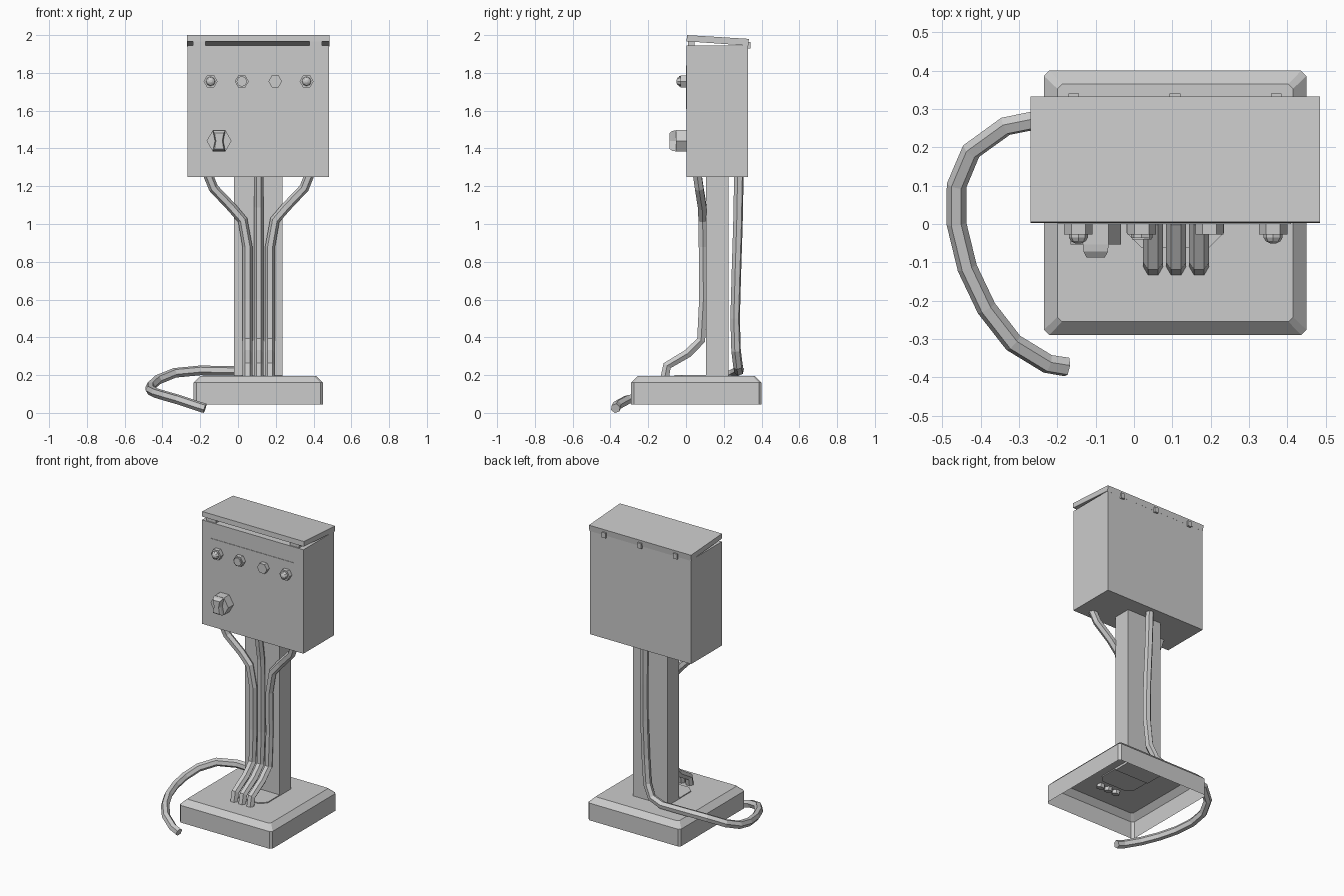
import bpy, bmesh, math
from mathutils import Vector

if "Cube" in bpy.data.objects:
    bpy.data.objects.remove(bpy.data.objects["Cube"])


def loft(name, rings, cap_start=True, cap_end=True):
    """Skin a list of equal-length point rings into one flat-shaded mesh."""
    bm = bmesh.new()
    loops = [[bm.verts.new(p) for p in ring] for ring in rings]
    n = len(loops[0])
    for a, b in zip(loops, loops[1:]):
        for i in range(n):
            j = (i + 1) % n
            bm.faces.new((a[i], a[j], b[j], b[i]))
    if cap_start:
        bm.faces.new(loops[0][::-1])
    if cap_end:
        bm.faces.new(loops[-1])
    bmesh.ops.recalc_face_normals(bm, faces=bm.faces[:])
    mesh = bpy.data.meshes.new(name)
    bm.to_mesh(mesh)
    bm.free()
    ob = bpy.data.objects.new(name, mesh)
    bpy.context.collection.objects.link(ob)
    return ob


def box(name, x0, x1, y0, y1, z0, z1):
    rect = [(x0, y0), (x1, y0), (x1, y1), (x0, y1)]
    return loft(name, [[(x, y, z) for x, y in rect] for z in (z0, z1)])


def chamfered(x0, x1, y0, y1, c, z):
    """Rectangle with cut corners."""
    return [(x, y, z) for x, y in (
        (x0 + c, y0), (x1 - c, y0), (x1, y0 + c), (x1, y1 - c),
        (x1 - c, y1), (x0 + c, y1), (x0, y1 - c), (x0, y0 + c))]


def turned(name, x, z, profile, sides=6):
    """Faceted part standing out of the front; profile is (radius, y)."""
    return loft(name, [[(x + r * math.cos(math.tau * i / sides), y,
                         z + r * math.sin(math.tau * i / sides))
                        for i in range(sides)] for r, y in profile])


def cable(name, points, radius=0.026):
    """Six-sided tube through the points."""
    cu = bpy.data.curves.new(name, 'CURVE')
    cu.dimensions = '3D'
    cu.bevel_depth = radius
    cu.bevel_resolution = 1
    cu.use_fill_caps = True
    sp = cu.splines.new('POLY')
    sp.points.add(len(points) - 1)
    for p, co in zip(sp.points, points):
        p.co = (*co, 1)
    sp.use_smooth = False
    ob = bpy.data.objects.new(name, cu)
    bpy.context.collection.objects.link(ob)
    bpy.ops.object.select_all(action='DESELECT')
    ob.select_set(True)
    bpy.context.view_layer.objects.active = ob
    bpy.ops.object.convert(target='MESH')


# Hollow base, open underneath
loft("base", [chamfered(-0.235, 0.45, -0.29, 0.40, 0.014, 0.045),
              chamfered(-0.235, 0.45, -0.29, 0.40, 0.014, 0.16),
              chamfered(-0.20, 0.415, -0.255, 0.365, 0.012, 0.195)],
     cap_start=False)
loft("foot_plate", [chamfered(-0.02, 0.235, -0.062, 0.225, 0.04, z)
                    for z in (0.188, 0.201)])

# Post and cabinet
box("post", -0.02, 0.235, 0.105, 0.225, 0.18, 1.255)
box("cabinet", -0.268, 0.482, 0.003, 0.328, 1.25, 1.945)
box("control_panel", -0.20, 0.41, 0.0, 0.006, 1.61, 1.84)

# Tilted lid with back lip, front spacers and hinges
lid = [(0.003, 1.967), (0.318, 1.945), (0.329, 1.94), (0.333, 1.98), (0.005, 2.0)]
loft("lid", [[(x, y, z) for y, z in lid] for x in (-0.27, 0.485)])
for i, x in enumerate((-0.205, 0.412)):
    box(f"lid_spacer_{i}", x - 0.034, x + 0.034, 0.01, 0.045, 1.94, 1.968)
for i, x in enumerate((-0.157, 0.107, 0.371)):
    box(f"hinge_{i}", x - 0.014, x + 0.014, 0.325, 0.341, 1.928, 1.963)

# Row of controls: two lamps, a slotted lock and a push button
row_z = 1.755
for i, x in enumerate((-0.145, 0.363)):
    turned(f"lamp_collar_{i}", x, row_z, [(0.037, 0.004), (0.037, -0.028)])
    turned(f"lamp_dome_{i}", x, row_z,
           [(0.025, -0.026), (0.025, -0.035), (0.019, -0.045), (0.007, -0.051)], 8)
turned("lock_collar", 0.02, row_z, [(0.037, 0.004), (0.037, -0.028)])
turned("lock_core", 0.02, row_z, [(0.028, -0.026), (0.028, -0.036)], 8)
key = box("lock_slot", -0.026, 0.026, -0.004, 0.003, -0.005, 0.005)
key.location = (0.02, -0.036, row_z)
key.rotation_euler.y = -math.radians(30)
turned("push_button", 0.197, row_z, [(0.036, 0.004), (0.036, -0.028)])

# Rotary switch: hexagonal base and pinched grip
kx, kz = -0.10, 1.44
turned("switch_base", kx, kz, [(0.066, 0.004), (0.066, -0.053)])
loft("switch_grip", [[(kx + a, y, kz + b) for a, b in (
    (-w, -h), (w, -h), (p, 0), (w, h), (-w, h), (-p, 0))]
    for y, w, h, p in ((-0.05, 0.034, 0.056, 0.022),
                       (-0.072, 0.032, 0.053, 0.021),
                       (-0.087, 0.024, 0.042, 0.017))])

# Three front cables; the outer two are mirrored about the centre one
mid = 0.11
path = [(0.06, -0.115, 0.175), (0.06, -0.10, 0.25), (0.06, 0.01, 0.315),
        (0.06, 0.08, 0.385), (0.06, 0.092, 0.60), (0.06, 0.090, 0.88),
        (0.085, 0.088, 1.02), (0.145, 0.086, 1.09), (0.24, 0.07, 1.19),
        (0.268, 0.06, 1.26)]
for name, s in (("left", -1), ("centre", 0), ("right", 1)):
    cable(f"front_cable_{name}", [(mid + s * o, y, z) for o, y, z in path])

# Supply cable down the back and looping round to the front on the floor
cable("supply_cable", [
    (0.11, 0.28, 1.26), (0.115, 0.275, 1.0), (0.12, 0.267, 0.75),
    (0.115, 0.26, 0.5), (0.10, 0.265, 0.33), (0.06, 0.275, 0.25),
    (-0.02, 0.28, 0.222), (-0.20, 0.282, 0.225), (-0.335, 0.255, 0.212),
    (-0.425, 0.19, 0.175), (-0.463, 0.10, 0.14), (-0.463, 0.0, 0.12),
    (-0.435, -0.115, 0.105), (-0.385, -0.22, 0.09), (-0.315, -0.31, 0.07),
    (-0.225, -0.365, 0.04), (-0.175, -0.373, 0.024)])
